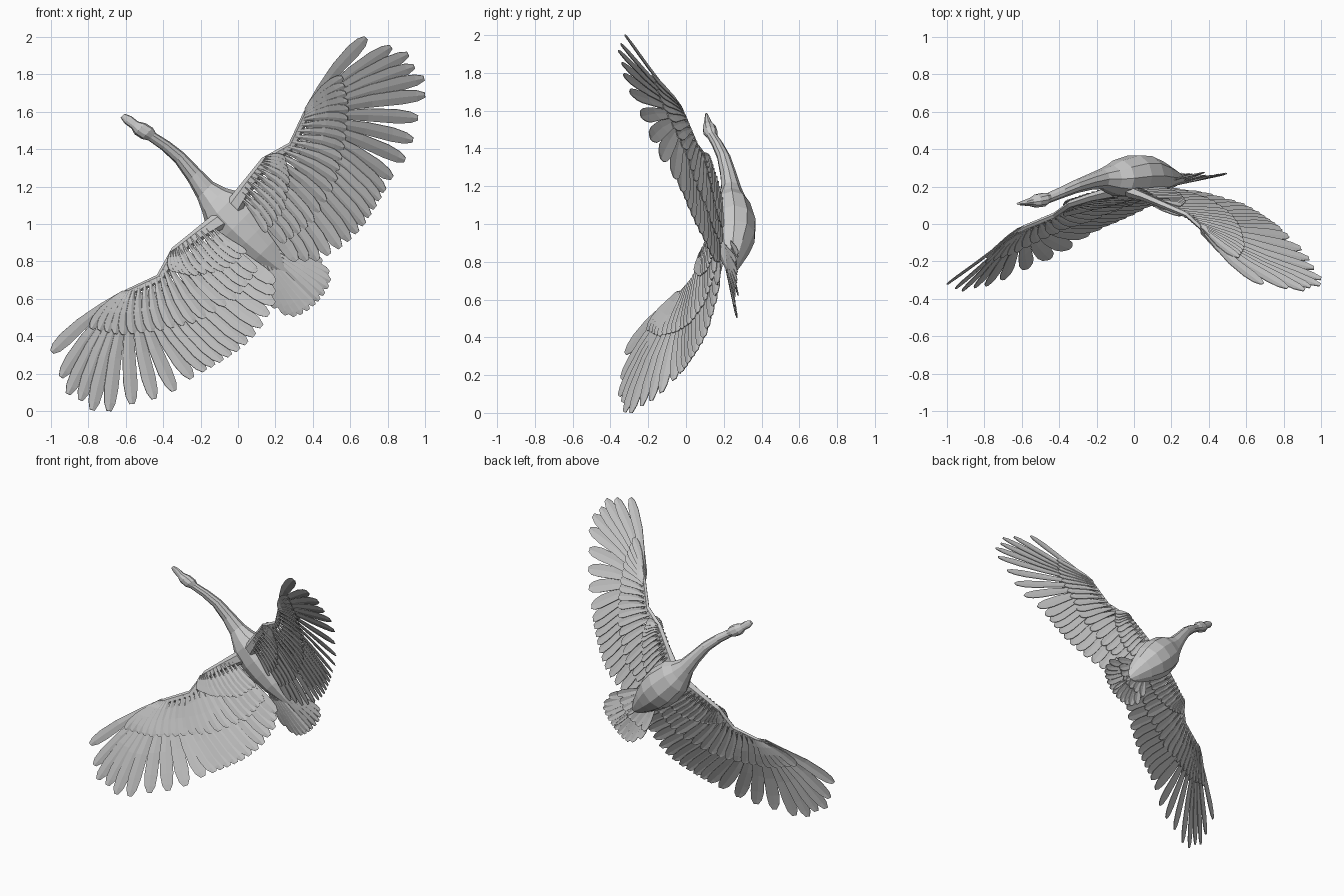
import bpy, bmesh, math
from mathutils import Vector, Matrix

if "Cube" in bpy.data.objects:
    bpy.data.objects.remove(bpy.data.objects["Cube"])

# Bird frame: s = sideways, f = forward, h = up off the back; banked 45 degrees
R = math.sqrt(0.5)
FRAME = Matrix(((R, -R, 0, 0), (0, 0, -1, 0), (R, R, 0, 1), (0, 0, 0, 1)))


def finish(name, bm, thickness=0):
    bmesh.ops.recalc_face_normals(bm, faces=bm.faces)
    bmesh.ops.transform(bm, matrix=FRAME, verts=bm.verts)
    me = bpy.data.meshes.new(name)
    bm.to_mesh(me)
    bm.free()
    ob = bpy.data.objects.new(name, me)
    bpy.context.collection.objects.link(ob)
    if thickness:
        mod = ob.modifiers.new("thickness", 'SOLIDIFY')
        mod.thickness = thickness
        mod.offset = 0
    return ob


def along(pts, t):
    """Point at fraction t of an evenly parameterised polyline."""
    x = t * (len(pts) - 1)
    i = min(int(x), len(pts) - 2)
    return Vector(pts[i]).lerp(Vector(pts[i + 1]), x - i)


BEND = [(0, -.18), (.1, -.17), (.35, -.105), (.65, .01), (.76, .07), (.87, .14),
        (.98, .2), (1.08, .25), (1.2, .31), (1.3, .36)]


def sheet(s, f):
    """Height of the curved wing surface."""
    for (a, ha), (b, hb) in zip(BEND, BEND[1:]):
        if s <= b:
            break
    h = ha + (hb - ha) * (s - a) / (b - a)
    return h + .12 * f * max(0, s - .6)


def tail_sheet(s, f):
    return -.2 + .15 * (f + .2) - .9 * s * s


def loft(bm, rings, sides):
    """Closed tube; each ring is centre, across vector, up vector."""
    loops = []
    for c, a, b in rings:
        loops.append([bm.verts.new(c + a * math.cos(k * math.tau / sides)
                      + b * math.sin(k * math.tau / sides)) for k in range(sides)])
    for p, q in zip(loops, loops[1:]):
        for k in range(sides):
            n = (k + 1) % sides
            bm.faces.new((p[k], p[n], q[n], q[k]))
    bm.faces.new(loops[0])
    bm.faces.new(loops[-1])


OUTLINE = [(0, .2), (.25, .55), (.55, .9), (.8, 1), (.93, .8), (1, .35)]


def feather(bm, base, tip, width, side, surface, lift, tilt, curve):
    base, tip = Vector(base), Vector(tip)
    d = tip - base
    across = Vector((-d.y, d.x)).normalized()
    rows = []
    for t, w in OUTLINE:
        row = []
        for k in (-1, 0, 1):
            lat = k * w * width / 2
            p = base + d * t + across * (lat + curve * math.sin(math.pi * t))
            h = surface(p.x, p.y) + lift + tilt * lat + (.004 if k == 0 else 0)
            row.append(bm.verts.new((side * p.x, p.y, h)))
        rows.append(row)
    for p, q in zip(rows, rows[1:]):
        for k in (0, 1):
            bm.faces.new((p[k], p[k + 1], q[k + 1], q[k]))


def feather_row(name, bases, tips, count, width, side, surface=sheet,
                lift=0, tilt=.25, curve=.012):
    bm = bmesh.new()
    for i in range(count):
        t = i / (count - 1)
        feather(bm, along(bases, t), along(tips, t), width, side, surface,
                lift, tilt, curve)
    finish(name, bm, .004)


# Body, neck and head: f, s, h, half width, half height
SPINE = [(-.37, 0, -.24, .02, .015), (-.3, 0, -.245, .06, .045), (-.2, 0, -.25, .1, .085),
         (-.1, 0, -.258, .13, .11), (0, 0, -.256, .14, .117), (.12, 0, -.245, .125, .1),
         (.18, 0, -.24, .09, .078), (.25, .004, -.24, .062, .055), (.35, .018, -.225, .046, .044),
         (.47, .03, -.2, .036, .036), (.57, .022, -.168, .031, .031), (.655, .005, -.138, .028, .028),
         (.685, 0, -.13, .042, .038), (.73, -.01, -.123, .042, .036), (.765, -.016, -.117, .026, .023),
         (.81, -.022, -.112, .027, .014), (.845, -.027, -.108, .015, .007)]
bm = bmesh.new()
loft(bm, [(Vector((s, f, h)), Vector((a, 0, 0)), Vector((0, 0, b)))
          for f, s, h, a, b in SPINE], 10)
finish("body_neck_head", bm)

# Wing rows: base line and tip line, from outside inwards
HAND = [(.7, .18), (.69, .16), (.64, .11)]
ARM = [(.63, .11), (.5, .08), (.34, .1), (.12, .05)]
PRIMARY_TIPS = [(1.187, .22), (1.248, .091), (1.286, 0), (1.262, -.07), (1.255, -.152),
                (1.195, -.219), (1.082, -.28), (.979, -.344), (.873, -.389), (.757, -.409)]
SECONDARY_TIPS = [(.68, -.43), (.57, -.46), (.454, -.484), (.325, -.484), (.174, -.447), (.083, -.36)]
COVERT_BASES = [(.69, .18), (.65, .15), (.5, .1), (.34, .13), (.12, .09)]
COVERT_TIPS = [(.95, .16), (.86, .02), (.71, -.1), (.52, -.22), (.28, -.28), (.11, -.25)]
SMALL_BASES = [(.36, .15), (.32, .14), (.22, .13), (.11, .09)]
SMALL_TIPS = [(.42, .06), (.36, -.03), (.22, -.13), (.08, -.14)]

for side, tag in ((1, "right"), (-1, "left")):
    feather_row(tag + "_primaries", HAND, PRIMARY_TIPS, 10, .075, side)
    feather_row(tag + "_secondaries", ARM, SECONDARY_TIPS, 12, .075, side)
    # Coverts on the upper and under faces of the wing
    for face, sign in (("upper", 1), ("under", -1)):
        feather_row(f"{tag}_{face}_coverts", COVERT_BASES, COVERT_TIPS, 20, .058,
                    side, lift=sign * .014)
        feather_row(f"{tag}_{face}_small_coverts", SMALL_BASES, SMALL_TIPS, 12, .042,
                    side, lift=sign * .026)
    # Wing arm along the leading edge
    bm = bmesh.new()
    loft(bm, [(Vector((side * s, f, sheet(s, f))), Vector((0, r, 0)), Vector((0, 0, r * .7)))
              for s, f, r in ((.05, .08, .05), (.2, .11, .035), (.34, .13, .03),
                              (.5, .09, .024), (.66, .15, .022), (.72, .18, .01))], 6)
    finish(tag + "_wing_arm", bm)
    # Tail fan with short coverts
    feather_row(tag + "_tail_feathers", [(.01, -.22), (.05, -.2)],
                [(.018, -.595), (.07, -.59), (.12, -.575), (.155, -.545), (.175, -.46)],
                6, .055, side, tail_sheet, 0, .15, 0)
    feather_row(tag + "_tail_coverts", [(.01, -.2), (.06, -.18)],
                [(.015, -.43), (.07, -.42), (.15, -.38)], 4, .055, side, tail_sheet, -.03, .15, 0)
